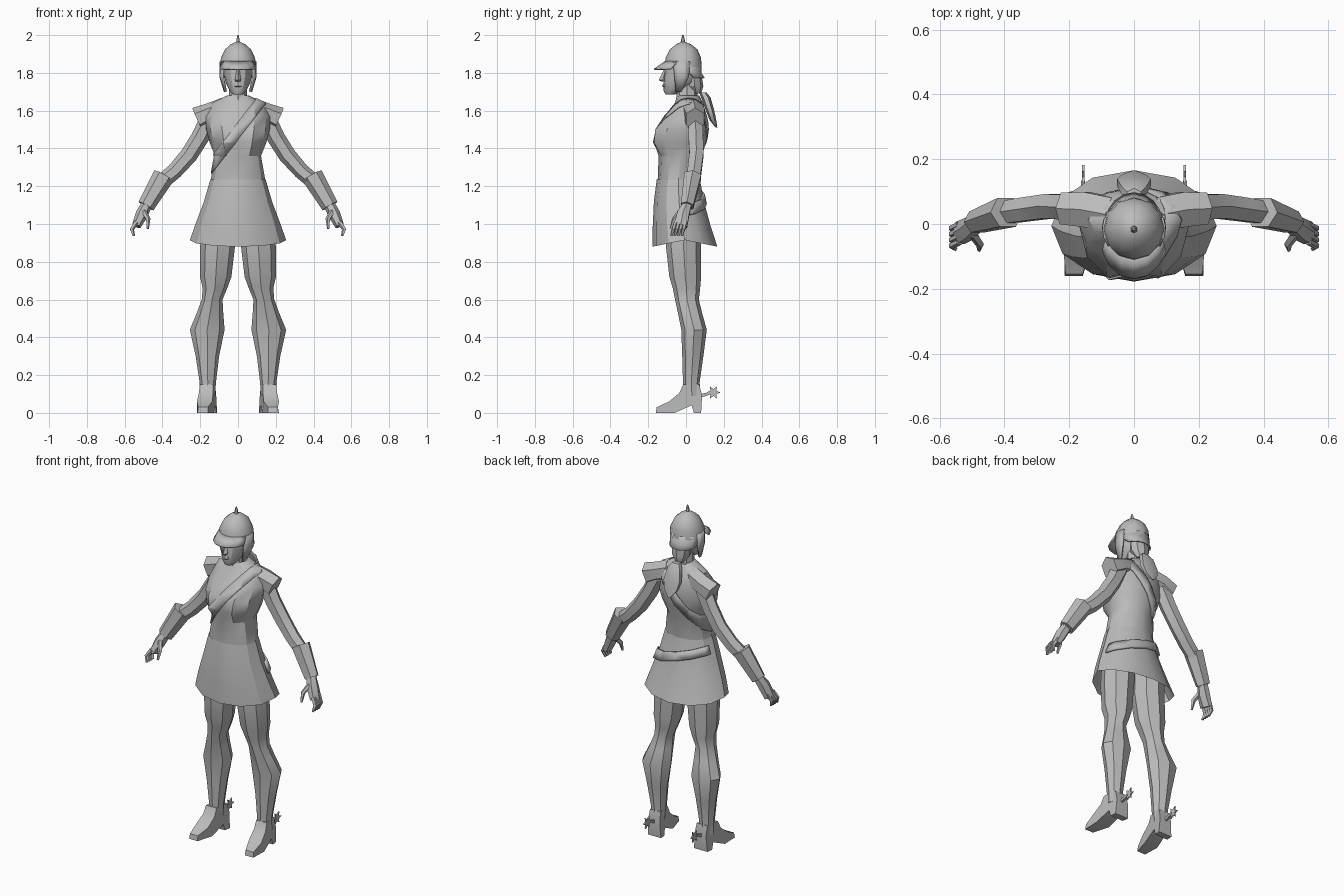
import bpy, bmesh
from math import sin, cos, pi, radians
from mathutils import Vector

if "Cube" in bpy.data.objects:
    bpy.data.objects.remove(bpy.data.objects["Cube"])

grey = bpy.data.materials.new("plain_grey")
grey.use_nodes = True
grey.diffuse_color = (.5, .5, .5, 1)
grey.node_tree.nodes["Principled BSDF"].inputs["Base Color"].default_value = (.5, .5, .5, 1)


def finish(name, bm, mirror=False, thickness=0, angle=32):
    """Turn a bmesh into a named object with sharp creases."""
    bmesh.ops.recalc_face_normals(bm, faces=bm.faces)
    mesh = bpy.data.meshes.new(name)
    bm.to_mesh(mesh)
    bm.free()
    mesh.materials.append(grey)
    mesh.shade_smooth()
    mesh.set_sharp_from_angle(angle=radians(angle))
    obj = bpy.data.objects.new(name, mesh)
    bpy.context.collection.objects.link(obj)
    if thickness:
        obj.modifiers.new("thickness", "SOLIDIFY").thickness = thickness
    if mirror:
        obj.modifiers.new("mirror", "MIRROR")
    return obj


def loft(rings, closed=True, cap_start=True, cap_end=True):
    """Skin a list of equally long point rings."""
    bm = bmesh.new()
    rows = [[bm.verts.new(p) for p in ring] for ring in rings]
    count = len(rows[0])
    for low, high in zip(rows, rows[1:]):
        for i in range(count if closed else count - 1):
            j = (i + 1) % count
            bm.faces.new((low[i], low[j], high[j], high[i]))
    if closed and cap_start:
        bm.faces.new(rows[0])
    if closed and cap_end:
        bm.faces.new(rows[-1])
    return bm


def ring(z, width, front, back, x=0, sides=12, middle=.5, dip=0):
    """Level oval; the first point faces the front."""
    mid = front + (back - front) * middle
    points = []
    for i in range(sides):
        a = 2 * pi * i / sides
        reach = (mid - front) if cos(a) > 0 else (back - mid)
        points.append(Vector((x + width * sin(a), mid - reach * cos(a), z - dip * abs(cos(a)))))
    return points


def arc(z, width, front, back, start, stop, steps=6):
    """Part of a level oval, in degrees from the front."""
    mid, half = (front + back) / 2, (back - front) / 2
    angles = [radians(start + (stop - start) * i / steps) for i in range(steps + 1)]
    return [Vector((width * sin(a), mid - half * cos(a), z)) for a in angles]


def tube(path, sides=6):
    """Limb along a path of (x, y, z, thickness, depth)."""
    centres = [Vector(p[:3]) for p in path]
    rings = []
    for i, p in enumerate(path):
        along = (centres[min(i + 1, len(path) - 1)] - centres[max(i - 1, 0)]).normalized()
        across = Vector((0, 1, 0)).cross(along).normalized()
        deep = along.cross(across)
        rings.append([centres[i] + across * p[3] * cos(2 * pi * k / sides)
                      + deep * p[4] * sin(2 * pi * k / sides) for k in range(sides)])
    return loft(rings)


def plate(outline, centre_x, half_width):
    """Side outline in (y, z) given width; both arguments are rules of y and z."""
    return loft([[Vector((centre_x(y, z) + s * half_width(y, z), y, z)) for y, z in outline]
                 for s in (-1, 1)])


def band(name, source, point, normal, height, offset, back_only=False):
    """Strip of another part's surface, between two parallel planes, lifted off it."""
    bm = bmesh.new()
    bm.from_mesh(source.data)
    normal = Vector(normal).normalized()
    cuts = [(Vector(point) + normal * height / 2, normal),
            (Vector(point) - normal * height / 2, -normal)]
    if back_only:
        cuts.append((Vector((0, 0, 0)), Vector((0, -1, 0))))
    for co, no in cuts:
        bmesh.ops.bisect_plane(bm, geom=bm.verts[:] + bm.edges[:] + bm.faces[:],
                               plane_co=co, plane_no=no, clear_outer=True)
    bm.normal_update()
    for v, n in [(v, v.normal.copy()) for v in bm.verts]:
        v.co += n * offset
    return finish(name, bm, thickness=offset)


# Torso, with the bust pushed out of the front
bm = loft([ring(*r) for r in (
    (1.1, .15, -.14, .06), (1.23, .145, -.15, .07), (1.36, .122, -.145, .085),
    (1.43, .15, -.14, .105), (1.5, .168, -.135, .115), (1.57, .17, -.115, .11),
    (1.64, .14, -.06, .09), (1.68, .06, -.045, .07))])
for v in bm.verts:
    if 1.4 < v.co.z < 1.55 and v.co.y < -.07:
        v.co.y -= .015 + .03 * sin(pi * min(abs(v.co.x) / .17, 1))
torso = finish("torso", bm)

# Flared skirt, open below
skirt = finish("skirt", loft([ring(*r[:4], dip=r[4]) for r in (
    (.915, .255, -.178, .166, .035), (1.0, .225, -.176, .13, .01),
    (1.12, .18, -.17, .095, 0), (1.235, .147, -.155, .074, 0))],
    cap_start=False, cap_end=False))

# Shoulder strap and slanted hip sash
band("shoulder_strap", torso, (-.04, 0, 1.44), (-1.3, 0, 1), .055, .006)
band("hip_sash", skirt, (0, 0, 1.13), (.3, 0, 1), .05, .012, back_only=True)

# Neck and head
finish("neck", loft([ring(*r, sides=8) for r in (
    (1.62, .065, -.06, .07), (1.68, .047, -.05, .06), (1.77, .045, -.05, .06))]))
finish("head", loft([ring(*r) for r in (
    (1.685, .025, -.108, -.06), (1.705, .045, -.118, -.01), (1.75, .066, -.118, .06),
    (1.79, .074, -.115, .075), (1.87, .076, -.108, .07))]))

# Nose and lips
finish("nose", loft([ring(*r, sides=4) for r in (
    (1.754, .012, -.13, -.1), (1.762, .016, -.145, -.1), (1.815, .008, -.118, -.1))]))
finish("lips", loft([ring(*r, sides=6) for r in (
    (1.724, .012, -.12, -.1), (1.73, .021, -.127, -.1), (1.742, .012, -.122, -.1))]))

# Helmet: dome, visor, neck guard, cheek guards and spike
finish("helmet_dome", loft([ring(*r) for r in (
    (1.83, .098, -.113, .082), (1.88, .09, -.108, .08), (1.925, .068, -.085, .06),
    (1.952, .038, -.052, .026), (1.964, .01, -.026, -.006))], cap_start=False))
finish("helmet_visor", loft([arc(1.862, .093, -.112, .08, -72, 72),
                             arc(1.822, .104, -.17, .08, -72, 72)], closed=False),
       thickness=.008)
finish("neck_guard", loft([arc(1.85, .094, -.11, .081, 95, 265),
                           arc(1.8, .092, -.1, .082, 105, 255),
                           arc(1.775, .09, -.1, .098, 118, 242)], closed=False),
       thickness=.008)
finish("cheek_guards", loft([arc(1.86, .098, -.11, .08, 55, 112, 3),
                             arc(1.78, .099, -.105, .08, 58, 108, 3),
                             arc(1.7, .075, -.1, .06, 64, 88, 3)], closed=False),
       mirror=True, thickness=.01)
finish("helmet_spike", loft([ring(*r, sides=6) for r in (
    (1.955, .012, -.03, -.004), (1.975, .01, -.026, -.006), (2, .004, -.02, -.012))]))

# Gathered hair and ponytail
finish("hair_knot", loft([ring(*r, sides=8) for r in (
    (1.69, .025, .03, .08), (1.73, .055, 0, .092), (1.8, .06, 0, .08))]))
finish("ponytail", loft([ring(*r, sides=6) for r in (
    (1.695, .025, .07, .11), (1.67, .045, .08, .13), (1.6, .06, .105, .15),
    (1.55, .045, .125, .16), (1.51, .008, .157, .166))]))

# Cap sleeves, arms and cuffs
finish("cap_sleeves", tube([(.07, .03, 1.61, .06, .06), (.15, .045, 1.585, .055, .062),
                            (.215, .048, 1.555, .065, .056)]), mirror=True)
finish("arms", tube([
    (.15, .05, 1.56, .05, .045), (.2, .052, 1.46, .047, .045), (.26, .055, 1.365, .046, .043),
    (.335, .045, 1.28, .042, .042), (.4, .035, 1.225, .042, .04), (.49, .005, 1.09, .03, .028)]),
    mirror=True)
finish("cuffs", tube([(.393, .036, 1.255, .058, .052), (.487, .006, 1.095, .045, .038)]),
       mirror=True)

# Hands: palm, curled fingers and thumb
finish("palms", tube([(.485, .005, 1.1, .03, .027), (.51, -.015, 1.05, .033, .037),
                      (.538, -.028, .99, .024, .04)]), mirror=True)
for i, name in enumerate(("index", "middle", "ring", "little")):
    y = -.055 + i * .018
    finish(name + "_fingers", tube([(.538, y, 1.01, .014, .01), (.562, y - .012, .972, .012, .01),
                                    (.552, y - .022, .938, .007, .007)], sides=5), mirror=True)
finish("thumbs", tube([(.498, -.03, 1.065, .016, .015), (.476, -.062, 1.025, .013, .013),
                       (.478, -.08, .975, .006, .007)], sides=5), mirror=True)

# Legs: thigh, knee and calf
finish("legs", loft([ring(z, w, front, back, x, sides=8) for x, z, w, front, back in (
    (.105, 1.0, .092, -.1, .085), (.108, .88, .092, -.106, .08), (.118, .72, .083, -.088, .08),
    (.122, .66, .065, -.07, .075), (.137, .6, .055, -.058, .068), (.148, .53, .07, -.043, .085),
    (.163, .44, .092, -.025, .11), (.162, .3, .062, -.02, .092), (.16, .16, .043, -.016, .072),
    (.163, .09, .042, -.015, .078))]), mirror=True)

# Heeled boots, turned slightly outward
boot = [(-.16, 0), (-.06, 0), (.03, .04), (.042, 0), (.08, 0), (.085, .09), (.07, .15),
        (-.015, .15), (-.035, .105), (-.09, .06), (-.155, .03)]
finish("boots", plate(boot, lambda y, z: .165 - .13 * y,
                      lambda y, z: (.028 if y < -.1 else .044) - .06 * z), mirror=True)

# Spurs: shank and star wheel
finish("spur_shanks", plate([(.07, .078), (.135, .1), (.135, .113), (.07, .098)],
                            lambda y, z: .157, lambda y, z: .006), mirror=True)
star = []
for i in range(12):
    radius = .018 if i % 2 else .037
    star.append((.145 + radius * cos(pi * i / 6), .108 + radius * sin(pi * i / 6)))
finish("spur_wheels", plate(star, lambda y, z: .157, lambda y, z: .004), mirror=True)
